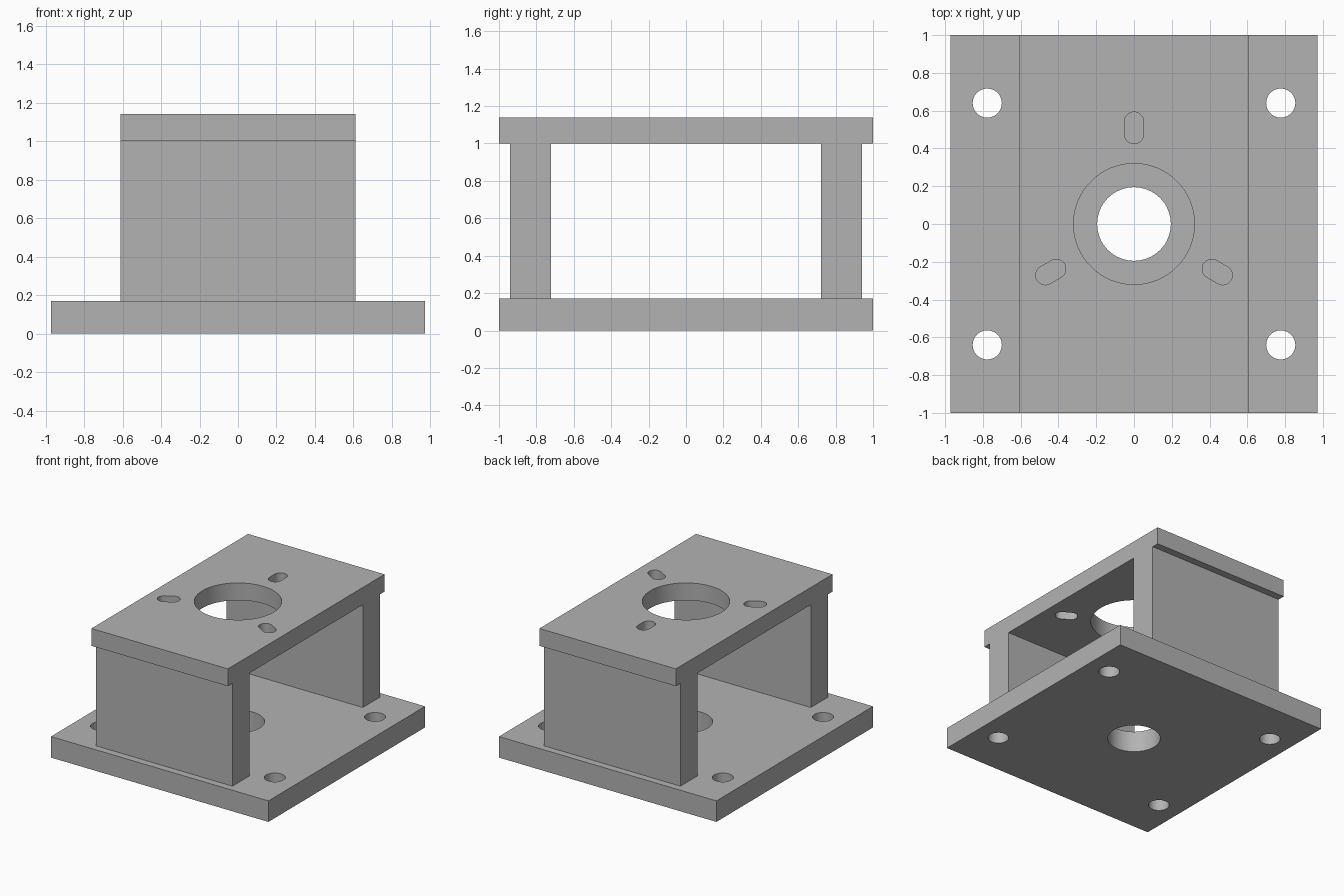
import bpy, bmesh
from math import pi, cos, sin, radians

cube = bpy.data.objects.get("Cube")
if cube:
    bpy.data.objects.remove(cube, do_unlink=True)

GREY = (0.45, 0.45, 0.45, 1.0)
metal = bpy.data.materials.new("plain grey")
metal.use_nodes = True
metal.diffuse_color = GREY
metal.node_tree.nodes["Principled BSDF"].inputs["Base Color"].default_value = GREY


def prism(name, outline, z0, z1):
    """Extrude a flat outline from z0 to z1."""
    bm = bmesh.new()
    face = bm.faces.new([bm.verts.new((x, y, z0)) for x, y in outline])
    top = bmesh.ops.extrude_face_region(bm, geom=[face])["geom"]
    for v in top:
        if isinstance(v, bmesh.types.BMVert):
            v.co.z = z1
    bmesh.ops.recalc_face_normals(bm, faces=bm.faces)
    mesh = bpy.data.meshes.new(name)
    bm.to_mesh(mesh)
    bm.free()
    mesh.materials.append(metal)
    obj = bpy.data.objects.new(name, mesh)
    bpy.context.collection.objects.link(obj)
    return obj


def rectangle(half_x, y0, y1):
    return [(-half_x, y0), (half_x, y0), (half_x, y1), (-half_x, y1)]


def circle(cx, cy, r, n=64):
    return [(cx + r * cos(2 * pi * i / n), cy + r * sin(2 * pi * i / n)) for i in range(n)]


def slot(angle, inner, outer, r, n=16):
    """Rounded slot lying along a radius at the given angle."""
    pts = [(outer - r + r * cos(a), r * sin(a)) for a in (pi * i / n - pi / 2 for i in range(n + 1))]
    pts += [(inner + r + r * cos(a), r * sin(a)) for a in (pi * i / n + pi / 2 for i in range(n + 1))]
    c, s = cos(angle), sin(angle)
    return [(x * c - y * s, x * s + y * c) for x, y in pts]


def drill(obj, outlines):
    """Cut every outline through the plate, then discard the cutters."""
    for outline in outlines:
        cutter = prism("cutter", outline, -1, 2)
        cutter.hide_render = True
        mod = obj.modifiers.new("hole", "BOOLEAN")
        mod.operation, mod.solver, mod.object = "DIFFERENCE", "EXACT", cutter
        bpy.ops.object.select_all(action="DESELECT")
        bpy.context.view_layer.objects.active = obj
        obj.select_set(True)
        bpy.ops.object.modifier_apply(modifier=mod.name)
        bpy.data.objects.remove(cutter, do_unlink=True)
    bpy.ops.object.shade_smooth_by_angle(angle=radians(30))


BASE_TOP, WALL_TOP, PLATE_TOP = 0.17, 1.0, 1.14
HALF_WIDTH = 0.61

# Base plate with corner bolt holes and a centre hole
base = prism("base_plate", rectangle(0.972, -1, 1), 0, BASE_TOP)
drill(base, [circle(sx * 0.777, sy * 0.64, 0.077, 48) for sx in (-1, 1) for sy in (-1, 1)]
      + [circle(0, 0, 0.195)])

# Upright walls, set in slightly from the plate ends
prism("front_wall", rectangle(HALF_WIDTH, -0.942, -0.722), BASE_TOP, WALL_TOP)
prism("back_wall", rectangle(HALF_WIDTH, 0.722, 0.942), BASE_TOP, WALL_TOP)

# Top plate with a large bore and three radial slots
plate = prism("top_plate", rectangle(HALF_WIDTH, -1, 1), WALL_TOP, PLATE_TOP)
drill(plate, [circle(0, 0, 0.32, 96)]
      + [slot(radians(90 + 120 * i), 0.425, 0.593, 0.051) for i in range(3)])
